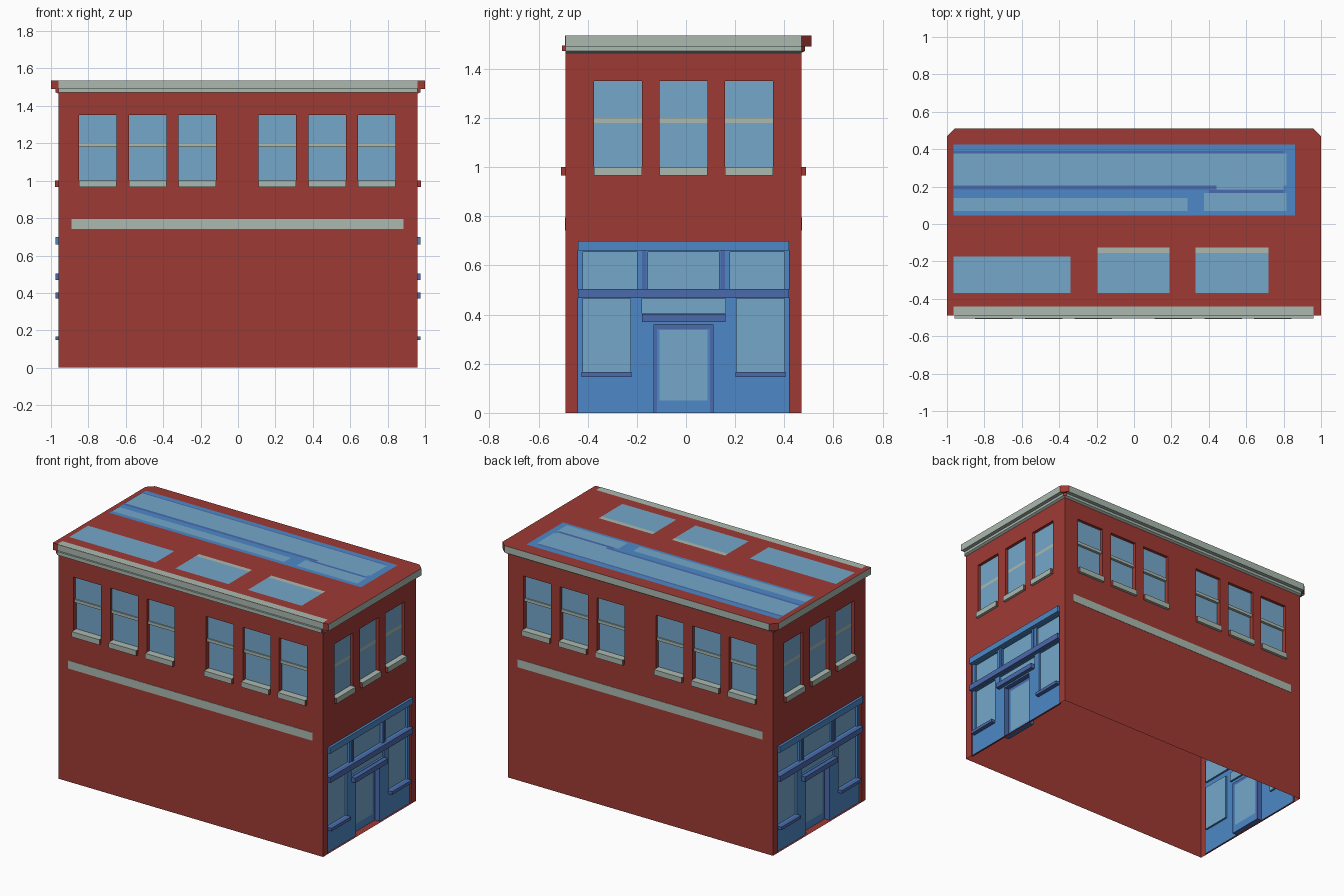
import bpy, bmesh

if "Cube" in bpy.data.objects:
    bpy.data.objects.remove(bpy.data.objects["Cube"])

# Colours
def material(name, rgb):
    m = bpy.data.materials.new(name)
    m.diffuse_color = (*rgb, 1)
    m.use_nodes = True
    m.node_tree.nodes["Principled BSDF"].inputs["Base Color"].default_value = m.diffuse_color
    return m

MATS = [material("brick_red", (0.345, 0.042, 0.034)),
        material("stone_grey", (0.40, 0.485, 0.43)),
        material("glass_blue", (0.178, 0.386, 0.597)),
        material("shopfront_blue", (0.074, 0.25, 0.571)),
        material("trim_dark_blue", (0.07, 0.147, 0.413))]
RED, GREY, GLASS, BLUE, DARK = range(5)
HX, Y0, Y1, TOP = 0.96, -0.49, 0.47, 1.535
YC, HY = (Y0 + Y1) / 2, (Y1 - Y0) / 2

# Side frames: u runs right, z up, d outward, as seen from outside
SIDES = {
    "front": lambda u, z, d: (u, Y0 - d, z),
    "back": lambda u, z, d: (-u, Y1 + d, z),
    "right": lambda u, z, d: (HX + d, YC + u, z),
    "left": lambda u, z, d: (-HX - d, YC - u, z),
    "roof": lambda u, v, d: (u, v, TOP + d),
}


class Part:
    def __init__(self, name, place=lambda x, y, z: (x, y, z)):
        self.name, self.place, self.bm = name, place, bmesh.new()

    def poly(self, pts, mat):
        f = self.bm.faces.new([self.bm.verts.new(self.place(*p)) for p in pts])
        f.material_index = mat

    def quad(self, axis, c, a, b, sign, mat):
        pts = []
        for s, t in ((a[0], b[0]), (a[1], b[0]), (a[1], b[1]), (a[0], b[1])):
            p = [0, 0, 0]
            p[axis], p[(axis + 1) % 3], p[(axis + 2) % 3] = c, s, t
            pts.append(p)
        self.poly(pts if sign > 0 else pts[::-1], mat)

    def panel(self, r, d, mat, holes=()):
        """Flat sheet with rectangular openings."""
        us = sorted({r[0], r[1], *(h[i] for h in holes for i in (0, 1))})
        zs = sorted({r[2], r[3], *(h[i] for h in holes for i in (2, 3))})
        for a in zip(us, us[1:]):
            for b in zip(zs, zs[1:]):
                u, z = sum(a) / 2, sum(b) / 2
                if not any(h[0] < u < h[1] and h[2] < z < h[3] for h in holes):
                    self.quad(2, d, a, b, 1, mat)

    def reveal(self, r, d0, d1, mat, s=1):
        """Four inward (s=1) or outward (s=-1) edges from d0 up to d1."""
        self.quad(0, r[0], r[2:], (d0, d1), s, mat)
        self.quad(0, r[1], r[2:], (d0, d1), -s, mat)

        self.quad(1, r[2], (d0, d1), r[:2], s, mat)
        self.quad(1, r[3], (d0, d1), r[:2], -s, mat)

    def box(self, r, d0, d1, mat, end=None):
        end = mat if end is None else end
        self.quad(2, d1, r[:2], r[2:], 1, mat)
        self.quad(0, r[0], r[2:], (d0, d1), -1, end)
        self.quad(0, r[1], r[2:], (d0, d1), 1, end)
        self.quad(1, r[2], (d0, d1), r[:2], -1, mat)
        self.quad(1, r[3], (d0, d1), r[:2], 1, mat)

    def done(self):
        bmesh.ops.remove_doubles(self.bm, verts=self.bm.verts, dist=1e-5)
        me = bpy.data.meshes.new(self.name)
        self.bm.to_mesh(me)
        self.bm.free()
        for m in MATS:
            me.materials.append(m)
        bpy.context.collection.objects.link(bpy.data.objects.new(self.name, me))


def upper_windows(side, opens, stepped):
    p = Part(side + "_windows", SIDES[side])
    for u0, u1, z0, z1 in opens:
        low = -0.03 if stepped else -0.02
        p.reveal((u0, u1, z0, z1), low, 0, RED)
        p.panel((u0, u1, z0, 1.18), low, GLASS)
        if stepped:
            p.box((u0, u1, 1.18, 1.20), low, -0.012, GREY)
        else:
            p.panel((u0, u1, 1.18, 1.20), -0.02, GREY)
        p.panel((u0, u1, 1.20, z1), -0.02, GLASS)
    p.done()
    p = Part(side + "_sills", SIDES[side])
    for u0, u1, z0, z1 in opens:
        p.box((u0, u1, 0.965, 1.0), -0.03, 0.018, GREY, RED)
    p.done()


# Long walls with six windows and a painted stone strip
for side in ("front", "back"):
    opens = [(c - 0.1, c + 0.1, 0.98, 1.35)
             for c in (-0.75, -0.483, -0.218, 0.21, 0.478, 0.742)]
    w = Part(side + "_wall", SIDES[side])
    w.panel((-HX, HX, 0, TOP), 0, RED, opens)
    w.done()
    upper_windows(side, opens, True)
    s = Part(side + "_strip", SIDES[side])
    s.box((-0.89, 0.885, 0.742, 0.795), 0, 0.002, GREY)
    s.done()

# Short walls with three windows over a shopfront
SHOP = (-0.43, 0.43, 0, 0.70)
DOOR = (-0.12, 0.12, 0, 0.36)
for side in ("right", "left"):
    opens = [(c - 0.098, c + 0.098, 0.98, 1.35) for c in (-0.266, 0, 0.266)]
    w = Part(side + "_wall", SIDES[side])
    w.panel((-HY, HY, 0, TOP), 0, RED, opens + [SHOP])
    w.reveal(SHOP, -0.012, 0, RED)
    w.done()
    upper_windows(side, opens, False)

    s = Part(side + "_shopfront", SIDES[side])
    panes = [(-0.41, -0.19, 0.505, 0.655), (-0.145, 0.145, 0.505, 0.655),
             (0.19, 0.41, 0.505, 0.655), (-0.41, -0.215, 0.165, 0.465),
             (0.215, 0.41, 0.165, 0.465), (-0.17, 0.17, 0.405, 0.465)]
    s.panel(SHOP, -0.012, BLUE, panes + [DOOR])
    for r in panes:
        s.reveal(r, -0.025, -0.012, BLUE)
        s.panel(r, -0.025, GLASS)
    s.done()

    d = Part(side + "_door", SIDES[side])
    d.reveal(DOOR, -0.045, -0.012, DARK)
    d.quad(1, 0.001, (-0.045, 0), DOOR[:2], 1, RED)
    leaf, pane = (-0.108, 0.108, 0, 0.342), (-0.098, 0.098, 0.05, 0.338)
    d.panel(DOOR, -0.045, DARK, [leaf])
    d.panel(leaf, -0.045, BLUE, [pane])
    d.panel(pane, -0.045, GLASS)
    d.done()

    t = Part(side + "_shopfront_trim", SIDES[side])
    t.box((-0.43, 0.43, 0.66, 0.70), -0.012, 0.016, BLUE)
    t.box((-0.43, 0.43, 0.468, 0.505), -0.012, 0.016, DARK)
    t.box((-0.17, 0.17, 0.37, 0.402), -0.012, 0.016, DARK)
    for m in (-1, 1):
        a, b = sorted((m * 0.415, m * 0.212))
        t.box((a, b, 0.147, 0.167), -0.012, 0.016, DARK)
        a, b = sorted((m * 0.15, m * 0.168))
        t.box((a, b, 0.505, 0.66), -0.012, -0.006, DARK)
    t.done()

# Stepped cornice swept around right, back and left, with cut corners
PROFILE = [(0, 1.465), (0.015, 1.473), (0.015, 1.49), (0.04, 1.49), (0.04, TOP)]
def ring(d):
    return [(HX + d, Y0), (HX + d, Y1), (HX, Y1 + d),
            (-HX, Y1 + d), (-HX - d, Y1), (-HX - d, Y0)]

c = Part("cornice")
for (d0, z0), (d1, z1) in zip(PROFILE, PROFILE[1:]):
    a, b = ring(d0), ring(d1)
    for i in range(5):
        pts = [(*a[i], z0), (*a[i + 1], z0), (*b[i + 1], z1), (*b[i], z1)]
        if d0 == 0 and i in (1, 3):
            pts.pop(0)
        c.poly(pts, RED if i in (1, 3) else GREY)
for m in (1, -1):
    cap = [(m * (HX + d), Y0, z) for d, z in PROFILE] + [(m * HX, Y0, TOP)]
    c.poly(cap[::m], RED)
c.done()

f = Part("front_cornice", SIDES["front"])
f.box((-HX, HX, 1.495, TOP), 0, 0.003, GREY)
f.box((-HX, HX, 1.472, 1.495), 0, 0.015, GREY, RED)
f.done()

# Flat roof with painted patches
r = Part("roof")
r.poly([(x, y, TOP) for x, y in ring(0.04)[::-1]][::-1], RED)
r.done()

p = Part("roof_patches", SIDES["roof"])
for rect, mat, layer in (
        ((-0.965, 0.96, -0.49, -0.44), GREY, 1),
        ((-0.965, 0.86, 0.045, 0.425), BLUE, 1),
        ((-0.965, 0.80, 0.375, 0.39), DARK, 2),
        ((-0.965, 0.44, 0.185, 0.205), DARK, 2),
        ((0.40, 0.80, 0.16, 0.182), DARK, 2),
        ((-0.965, 0.815, 0.205, 0.378), GLASS, 3),
        ((0.44, 0.80, 0.185, 0.206), GLASS, 3),
        ((-0.965, 0.285, 0.07, 0.14), GLASS, 3),
        ((0.375, 0.815, 0.07, 0.165), GLASS, 3),
        ((-0.965, -0.34, -0.37, -0.175), GLASS, 1),
        ((-0.195, 0.19, -0.37, -0.155), GLASS, 1),
        ((-0.195, 0.19, -0.155, -0.125), GREY, 1),
        ((0.33, 0.72, -0.37, -0.155), GLASS, 1),
        ((0.33, 0.72, -0.155, -0.125), GREY, 1)):
    p.panel(rect, 0.0015 * layer, mat)
p.done()
